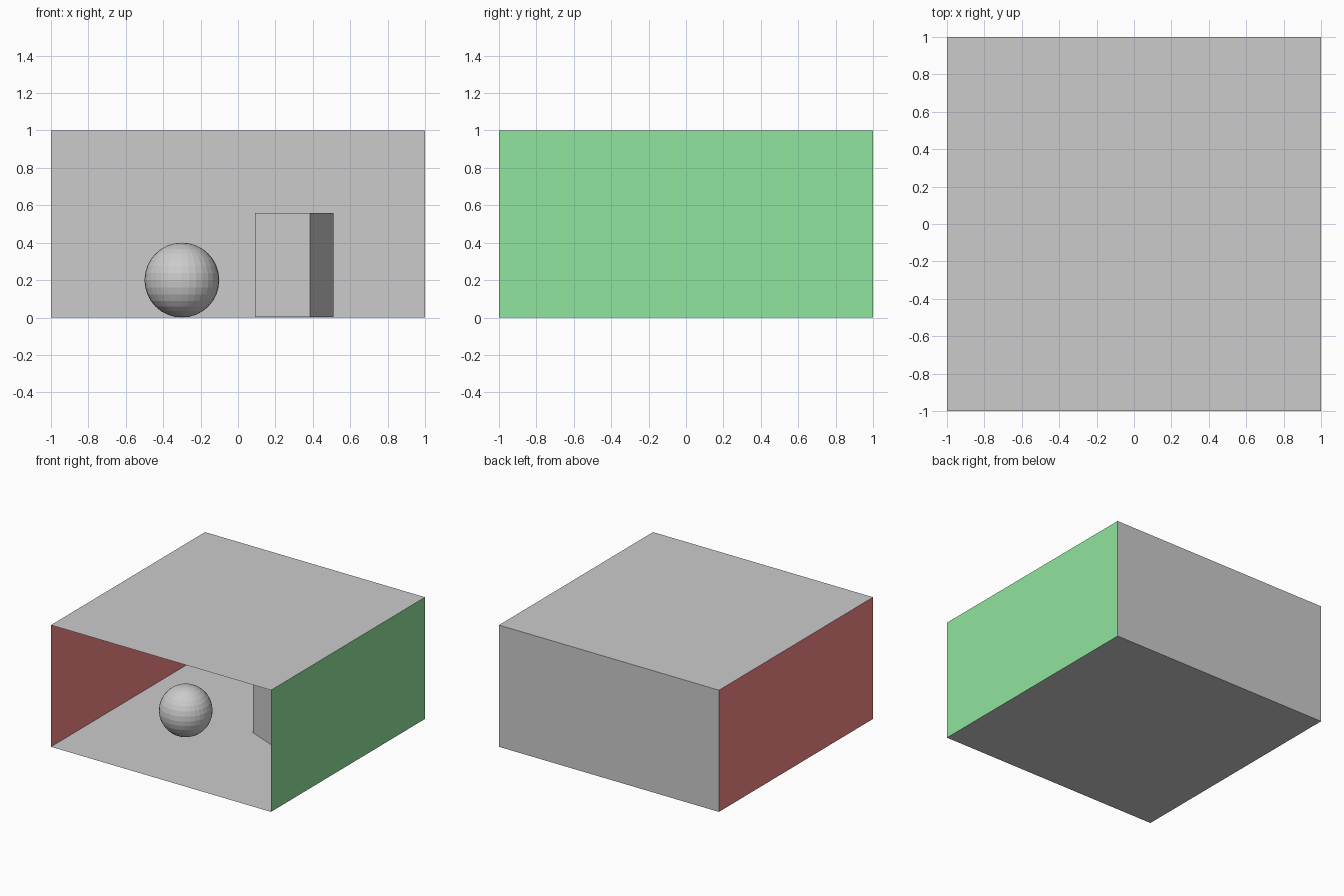
import bpy, bmesh
from math import radians, pi
from mathutils import Matrix, Vector

if "Cube" in bpy.data.objects:
    bpy.data.objects.remove(bpy.data.objects["Cube"])


def material(name, rgb):
    m = bpy.data.materials.new(name)
    m.diffuse_color = (*rgb, 1)
    m.use_nodes = True
    m.node_tree.nodes["Principled BSDF"].inputs["Base Color"].default_value = m.diffuse_color
    return m


def finish(name, bm, mat=None):
    me = bpy.data.meshes.new(name)
    bm.to_mesh(me)
    bm.free()
    ob = bpy.data.objects.new(name, me)
    bpy.context.collection.objects.link(ob)
    if mat:
        me.materials.append(mat)
    return ob


def panel(name, loc, sx, sy, axis='X', angle=0, mat=None):
    """Single-sided sheet, sized sx by sy, turned about one axis."""
    bm = bmesh.new()
    m = (Matrix.Translation(loc) @ Matrix.Rotation(angle, 4, axis)
         @ Matrix.Diagonal((sx, sy, 1, 1)))
    bmesh.ops.create_grid(bm, x_segments=1, y_segments=1, size=0.5, matrix=m)
    return finish(name, bm, mat)


red = material("red_paint", (0.95, 0.24, 0.24))
green = material("green_paint", (0.28, 0.78, 0.34))

# Room shell, open at the front, normals facing inwards
panel("floor", (0, 0, 0), 2, 2)
panel("ceiling", (0, 0, 1), 2, 2, 'X', pi)
panel("back_wall", (0, 1, 0.5), 2, 1, 'X', pi / 2)
panel("left_wall", (-1, 0, 0.5), 1, 2, 'Y', pi / 2, red)
panel("right_wall", (1, 0, 0.5), 1, 2, 'Y', -pi / 2, green)

# Faceted ball
bm = bmesh.new()
bmesh.ops.create_uvsphere(bm, u_segments=32, v_segments=16, radius=0.2,
                          matrix=Matrix.Translation((-0.3, -0.25, 0.2)))
finish("ball", bm)

# Tall block, turned on the floor
bm = bmesh.new()
bmesh.ops.create_cube(bm, size=1, matrix=Matrix.Translation((0.3, 0.15, 0.281))
                      @ Matrix.Rotation(radians(-22.8), 4, 'Z')
                      @ Matrix.Diagonal((0.32, 0.32, 0.558, 1)))
finish("tall_block", bm)
